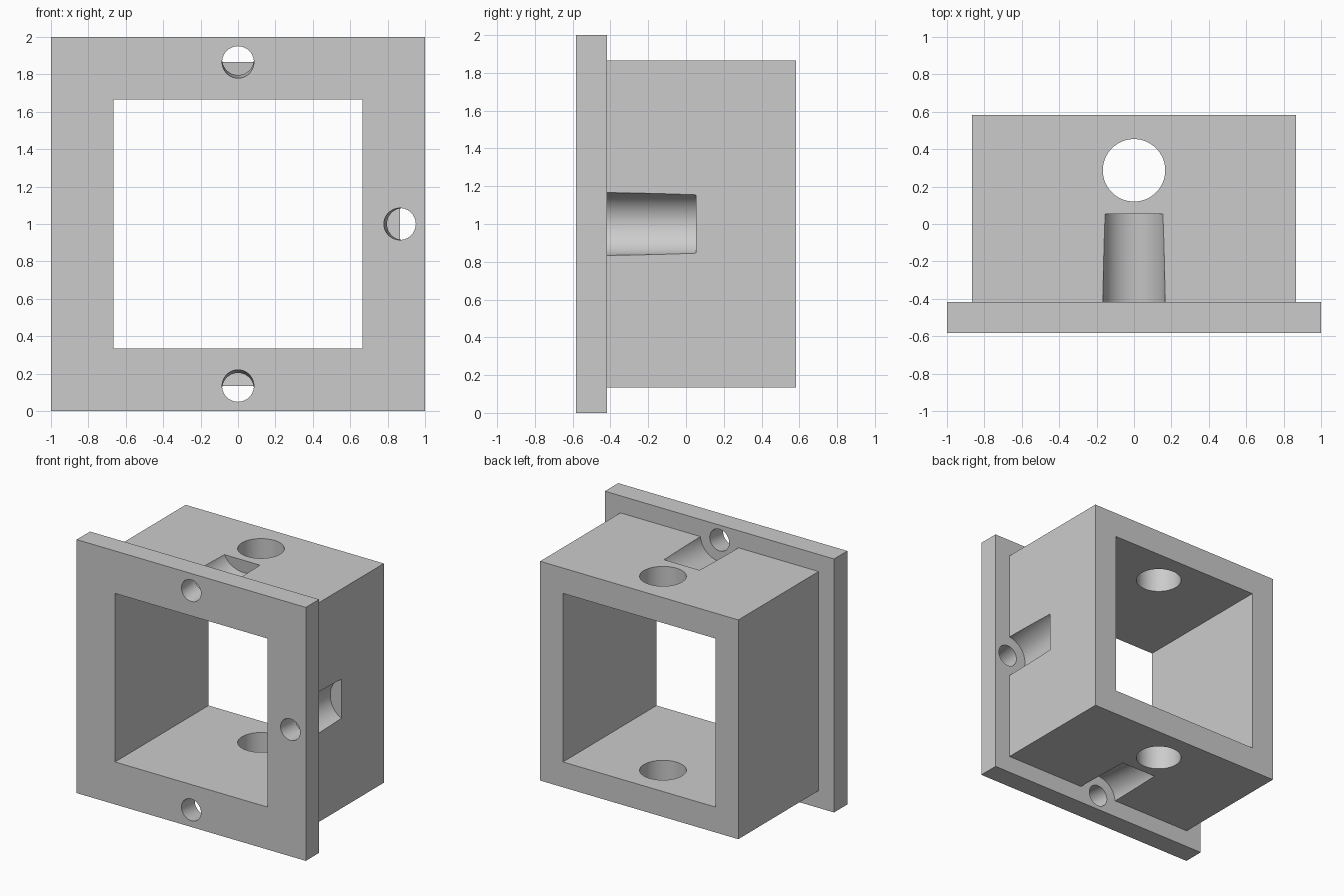
import bpy
import math
from mathutils import Vector

cube = bpy.data.objects.get("Cube")
if cube:
    bpy.data.objects.remove(cube, do_unlink=True)

FRONT, FLANGE_BACK, BACK = -0.583, -0.417, 0.583
BODY, OPENING = 0.865, 0.665
TILT = math.radians(5.7)

grey = bpy.data.materials.new("plain grey")
grey.use_nodes = True
colour = (0.6, 0.6, 0.6, 1)
grey.diffuse_color = colour
grey.node_tree.nodes["Principled BSDF"].inputs["Base Color"].default_value = colour


def square_block(name, half, y0, y1):
    """Square block around the central y axis."""
    bpy.ops.mesh.primitive_cube_add(size=1, location=(0, (y0 + y1) / 2, 1))
    ob = bpy.context.object
    ob.name = name
    ob.scale = (2 * half, y1 - y0, 2 * half)
    bpy.ops.object.transform_apply(location=True, rotation=True, scale=True)
    ob.data.materials.append(grey)
    return ob


def rod(name, radius, start, end):
    """Cylinder between two points."""
    axis = end - start
    bpy.ops.mesh.primitive_cylinder_add(
        vertices=64, radius=radius, depth=axis.length, location=(start + end) / 2,
        rotation=axis.to_track_quat('Z', 'Y').to_euler())
    ob = bpy.context.object
    ob.name = name
    ob.data.materials.append(grey)
    return ob


def combine(target, tool, operation):
    """Apply a boolean and discard the tool."""
    tool.hide_render = True
    mod = target.modifiers.new(operation.title(), 'BOOLEAN')
    mod.operation = operation
    mod.solver = 'EXACT'
    mod.object = tool
    bpy.ops.object.select_all(action='DESELECT')
    target.select_set(True)
    bpy.context.view_layer.objects.active = target
    bpy.ops.object.modifier_apply(modifier=mod.name)
    bpy.data.objects.remove(tool, do_unlink=True)


# Screw axes on the top, bottom and left side, tilting outward to the back
screws = []
for n in (Vector((0, 0, 1)), Vector((0, 0, -1)), Vector((1, 0, 0))):
    origin = Vector((0, FRONT, 1)) + n * BODY
    direction = Vector((0, math.cos(TILT), 0)) + n * math.sin(TILT)
    screws.append((origin, direction))

# Body with round-bottomed grooves for the screw heads
housing = square_block("flanged_housing", BODY, -0.45, BACK)
for origin, d in screws:
    combine(housing, rod("groove_cutter", 0.167, origin + d * 0.1, origin + d * 0.632),
            'DIFFERENCE')

# Front flange
combine(housing, square_block("flange", 1.0, FRONT, FLANGE_BACK), 'UNION')

# Screw holes through the flange
for origin, d in screws:
    combine(housing, rod("screw_cutter", 0.085, origin - d * 0.1, origin + d * 0.25),
            'DIFFERENCE')

# Square opening from front to back
combine(housing, square_block("opening_cutter", OPENING, -1, 1), 'DIFFERENCE')

# Vertical hole through the top and bottom walls
combine(housing, rod("vertical_hole_cutter", 0.167, Vector((0, 0.287, -0.5)),
                     Vector((0, 0.287, 2.5))), 'DIFFERENCE')

bpy.ops.object.shade_smooth_by_angle(angle=math.radians(30))
